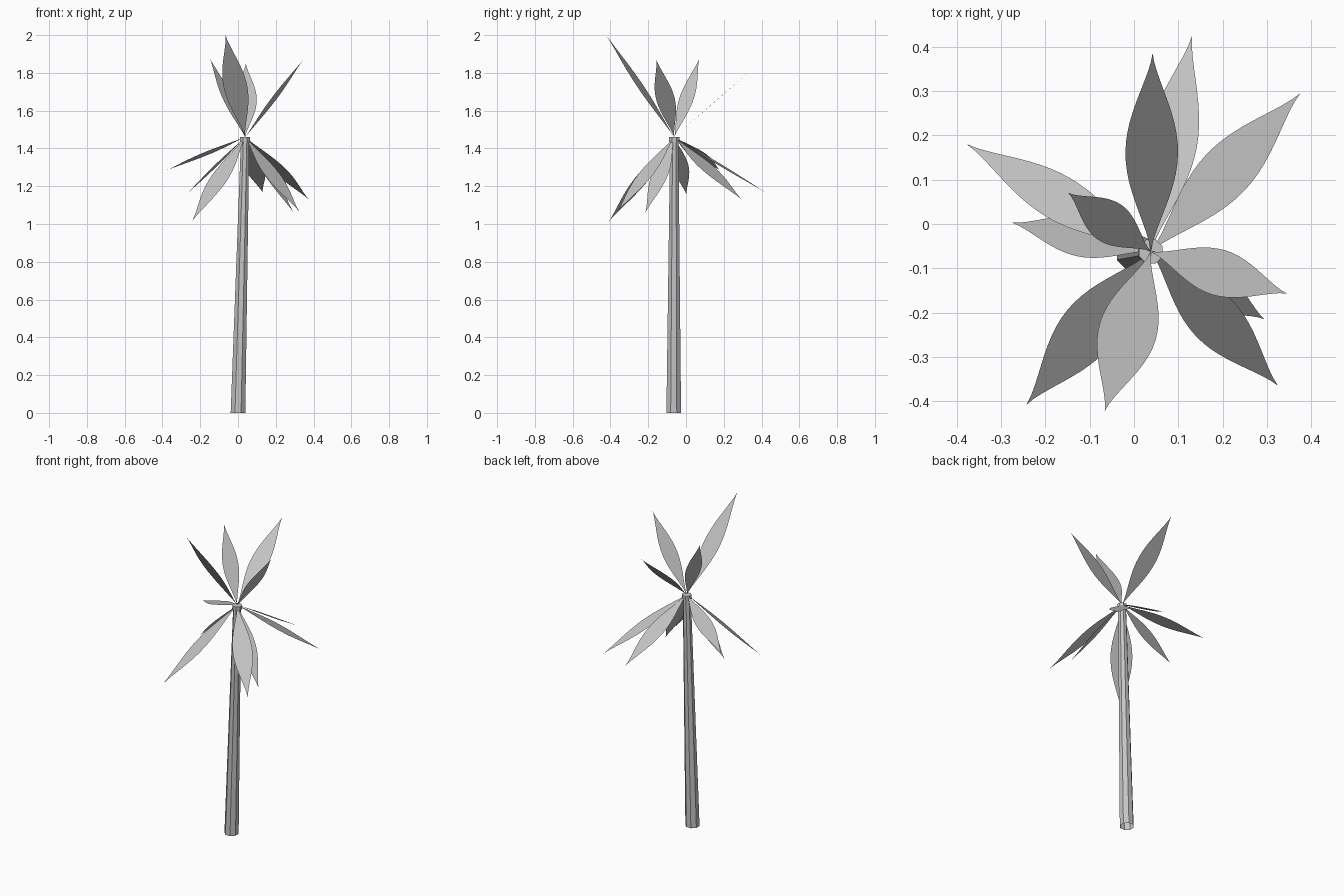
import bpy, bmesh, math
from mathutils import Vector

cube = bpy.data.objects.get("Cube")
if cube:
    bpy.data.objects.remove(cube, do_unlink=True)

# One plain grey for the whole plant
grey = bpy.data.materials.new("plain_grey")
grey.use_nodes = True
COLOUR = (0.56, 0.56, 0.56, 1)
grey.diffuse_color = COLOUR
grey.node_tree.nodes["Principled BSDF"].inputs["Base Color"].default_value = COLOUR


def finish(bm, name):
    mesh = bpy.data.meshes.new(name)
    bm.to_mesh(mesh)
    bm.free()
    mesh.materials.append(grey)
    obj = bpy.data.objects.new(name, mesh)
    bpy.context.collection.objects.link(obj)
    return obj


def tube(name, rings, sides=8, cap_top=False):
    """Loft flat-sided rings given as (centre, radius)."""
    bm = bmesh.new()
    loops = []
    for centre, radius in rings:
        loop = []
        for i in range(sides):
            a = math.tau * (i + 0.5) / sides
            offset = Vector((math.cos(a), math.sin(a), 0)) * radius
            loop.append(bm.verts.new(Vector(centre) + offset))
        loops.append(loop)
    for low, high in zip(loops, loops[1:]):
        for i in range(sides):
            j = (i + 1) % sides
            bm.faces.new((low[i], low[j], high[j], high[i]))
    if cap_top:
        bm.faces.new(loops[-1])
    return finish(bm, name)


def leaf(name, base, tip, steps=20):
    """Flat pointed blade whose width runs level."""
    along = tip - base
    side = along.cross(Vector((0, 0, 1))).normalized()
    bm = bmesh.new()
    start, end = bm.verts.new(base), bm.verts.new(tip)
    left, right = [start], [start]
    for i in range(1, steps):
        t = i / steps
        half = 0.1 * along.length * math.sin(math.pi * t) ** 1.4
        middle = base + along * t
        left.append(bm.verts.new(middle - side * half))
        right.append(bm.verts.new(middle + side * half))
    left.append(end)
    right.append(end)
    for i in range(steps):
        corners = (right[i], right[i + 1], left[i + 1], left[i])
        bm.faces.new(list(dict.fromkeys(corners)))
    return finish(bm, name)


# Leaning, tapered trunk, open underneath, with a small collar on top
foot, crown = Vector((0, -0.065, 0)), Vector((0.038, -0.062, 1.46))
neck = foot.lerp(crown, 0.983)
tube("trunk", [(foot, 0.042), (neck, 0.024)])
tube("collar", [(neck, 0.024), (neck, 0.029), (crown, 0.029)], cap_top=True)

# Leaf tips around the crown: raised, then drooping
raised = [(0.042, 0.385, 1.85), (-0.148, 0.07, 1.875),
          (-0.066, -0.422, 2.0), (0.345, -0.157, 1.87)]
drooping = [(0.375, 0.295, 1.13), (0.131, 0.425, 1.165), (-0.377, 0.18, 1.285),
            (-0.275, 0.003, 1.155), (-0.243, -0.408, 1.015),
            (0.325, -0.365, 1.065), (0.295, -0.215, 1.06)]
for kind, tips in (("raised", raised), ("drooping", drooping)):
    for n, tip in enumerate(tips, 1):
        leaf(f"{kind}_leaf_{n}", crown, Vector(tip))
